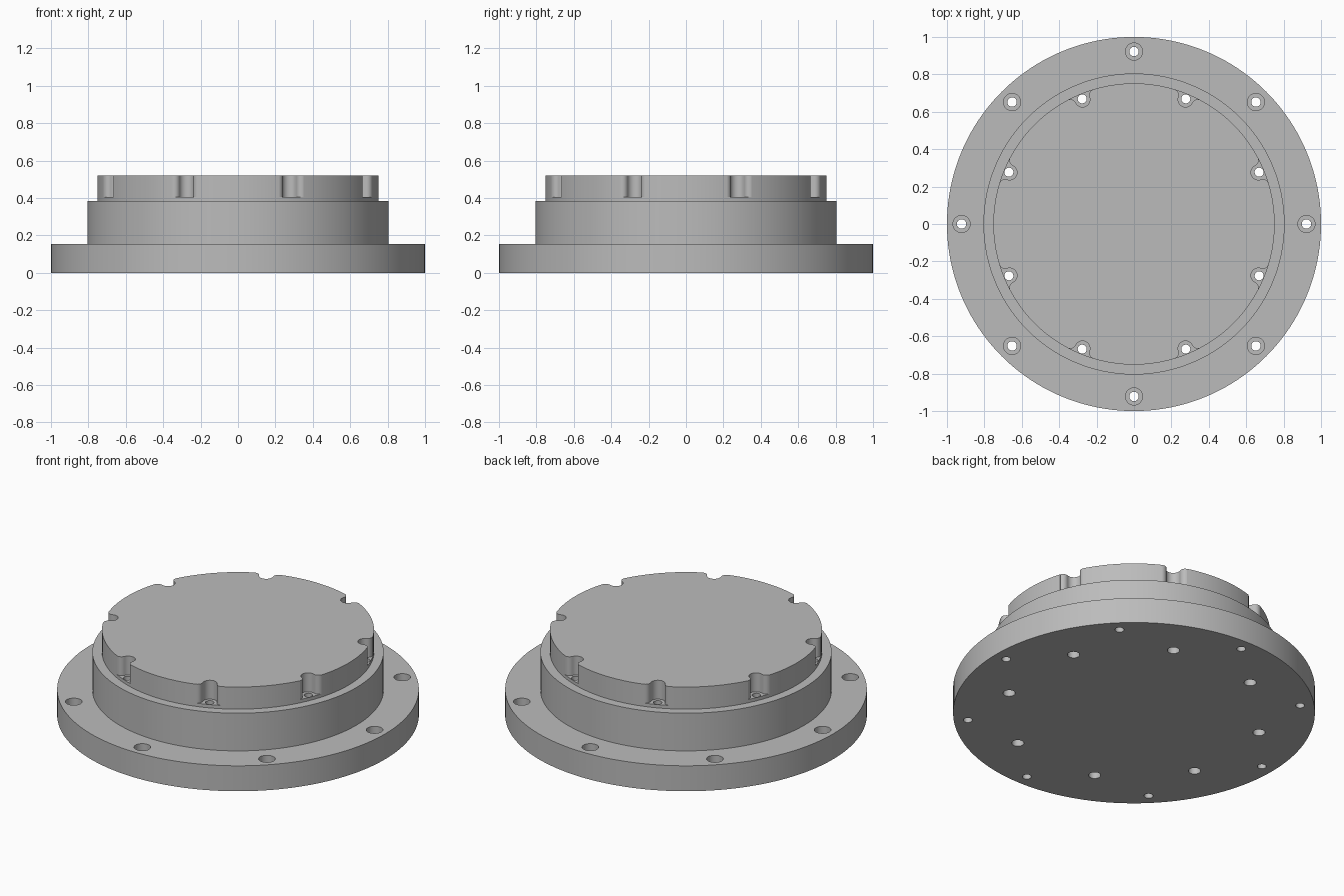
import bpy, bmesh
from math import cos, sin, pi, radians
from mathutils import Matrix

cube = bpy.data.objects.get("Cube")
if cube:
    bpy.data.objects.remove(cube, do_unlink=True)

grey = bpy.data.materials.new("machined grey")
grey.use_nodes = True
colour = (0.5, 0.5, 0.5, 1)
grey.diffuse_color = colour
grey.node_tree.nodes["Principled BSDF"].inputs["Base Color"].default_value = colour


def lathe(bm, profile, segments, centre=(0, 0)):
    """Closed solid of revolution from (radius, height) points."""
    rings = []
    for r, z in profile:
        rings.append([bm.verts.new((centre[0] + r * cos(2 * pi * i / segments),
                                    centre[1] + r * sin(2 * pi * i / segments), z))
                      for i in range(segments)])
    for low, high in zip(rings, rings[1:]):
        for i in range(segments):
            j = (i + 1) % segments
            bm.faces.new((low[i], low[j], high[j], high[i]))
    bm.faces.new(rings[0][::-1])
    bm.faces.new(rings[-1])


def prism(bm, outline, bottom, top, angle):
    """Upright prism from an outline, turned about the z axis."""
    low = [bm.verts.new((u, v, bottom)) for u, v in outline]
    face = bm.faces.new(low)
    result = bmesh.ops.extrude_face_region(bm, geom=[face])
    high = [g for g in result["geom"] if isinstance(g, bmesh.types.BMVert)]
    for v in high:
        v.co.z = top
    bmesh.ops.rotate(bm, verts=low + high, matrix=Matrix.Rotation(angle, 3, "Z"))


def make_object(name, bm):
    bmesh.ops.recalc_face_normals(bm, faces=bm.faces[:])
    mesh = bpy.data.meshes.new(name)
    bm.to_mesh(mesh)
    bm.free()
    mesh.materials.append(grey)
    obj = bpy.data.objects.new(name, mesh)
    bpy.context.collection.objects.link(obj)
    return obj


# Stepped round body: flange, drum and raised cap
bm = bmesh.new()
lathe(bm, [(1, 0), (1, 0.155), (0.805, 0.155), (0.805, 0.385),
           (0.752, 0.385), (0.752, 0.52)], 160)
body = make_object("stepped_flange", bm)

# Rounded relief notches around the cap, with flared mouths
half = [(0.72 - 0.04 * cos(radians(a)), 0.04 * sin(radians(a))) for a in range(0, 91, 10)]
half += [(0.718 + 0.03 * sin(radians(a)), 0.07 - 0.03 * cos(radians(a)))
         for a in range(0, 91, 15)]
half.append((0.8, 0.07))
outline = half + [(u, -v) for u, v in reversed(half[1:])]
bm = bmesh.new()
for k in range(8):
    prism(bm, outline, 0.405, 0.6, radians(22.5 + 45 * k))
notches = make_object("notch_cutter", bm)

# Counterbored bolt holes: rim holes open wide above, inner holes wide below
bm = bmesh.new()
for k in range(8):
    a = radians(45 * k)
    lathe(bm, [(0.025, -0.1), (0.025, 0.075), (0.046, 0.075), (0.046, 0.25)], 32,
          (0.922 * cos(a), 0.922 * sin(a)))
    a += radians(22.5)
    lathe(bm, [(0.034, -0.1), (0.034, 0.3), (0.024, 0.3), (0.024, 0.45)], 32,
          (0.724 * cos(a), 0.724 * sin(a)))
holes = make_object("hole_cutter", bm)

# Cut the notches and holes, then drop the cutters
bpy.ops.object.select_all(action="DESELECT")
bpy.context.view_layer.objects.active = body
body.select_set(True)
for cutter in (notches, holes):
    cutter.hide_render = True
    cut = body.modifiers.new(cutter.name, "BOOLEAN")
    cut.operation = "DIFFERENCE"
    cut.solver = "EXACT"
    cut.object = cutter
    bpy.ops.object.modifier_apply(modifier=cut.name)
    bpy.data.objects.remove(cutter, do_unlink=True)

bpy.ops.object.shade_smooth_by_angle(angle=radians(30))
